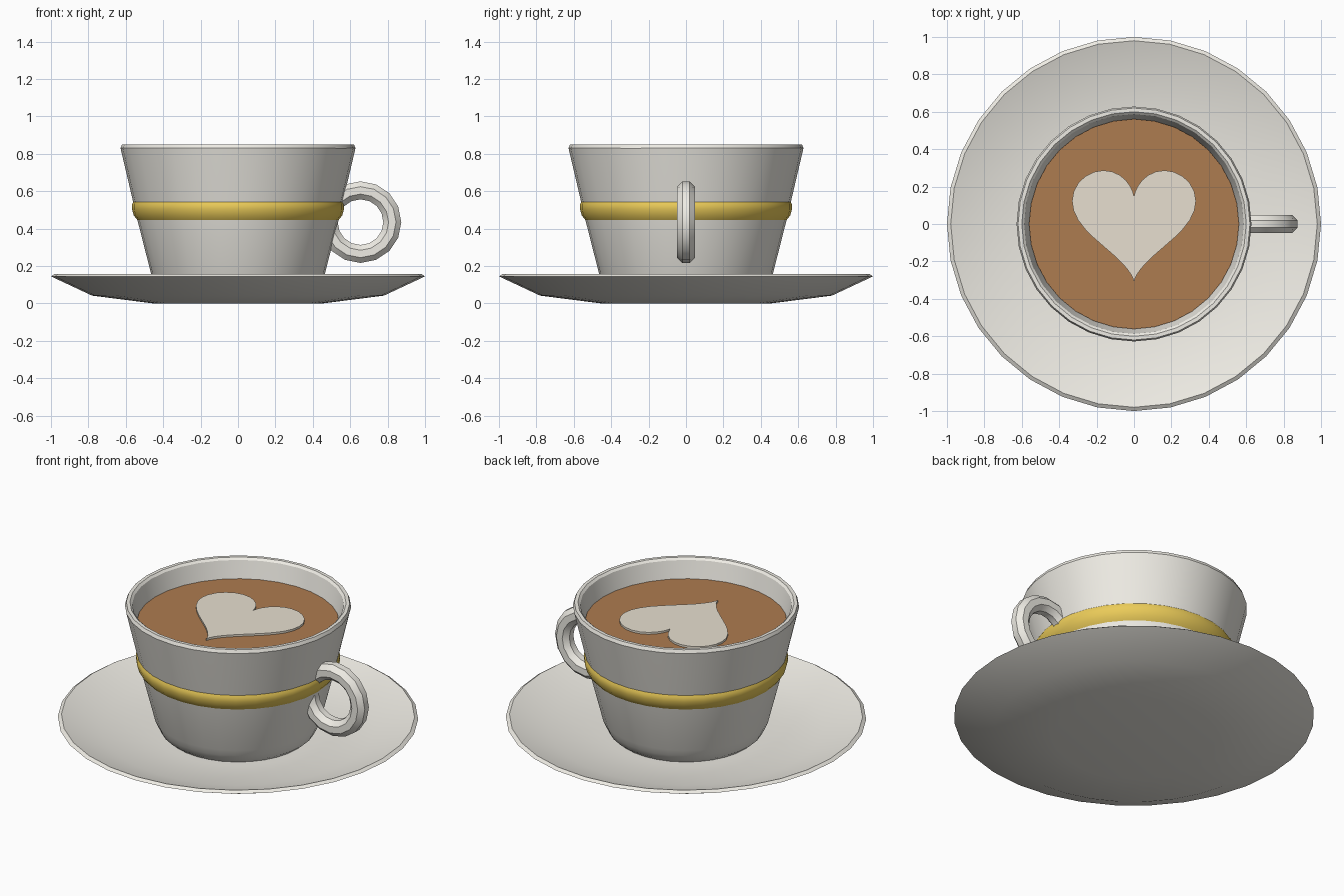
import bpy, bmesh, math
from mathutils import Matrix

if "Cube" in bpy.data.objects:
    bpy.data.objects.remove(bpy.data.objects["Cube"])


def material(name, rgb):
    m = bpy.data.materials.new(name)
    m.diffuse_color = (*rgb, 1)
    m.use_nodes = True
    m.node_tree.nodes["Principled BSDF"].inputs["Base Color"].default_value = m.diffuse_color
    return m


china = material("china", (0.86, 0.84, 0.78))
gold = material("gold", (0.83, 0.60, 0.10))
brown = material("coffee", (0.42, 0.20, 0.08))
cream = material("cream", (0.80, 0.74, 0.63))


def finish(name, bm, mat):
    bmesh.ops.recalc_face_normals(bm, faces=bm.faces)
    me = bpy.data.meshes.new(name)
    bm.to_mesh(me)
    bm.free()
    ob = bpy.data.objects.new(name, me)
    bpy.context.collection.objects.link(ob)
    me.materials.append(mat)
    bpy.ops.object.select_all(action='DESELECT')
    ob.select_set(True)
    bpy.context.view_layer.objects.active = ob
    bpy.ops.object.shade_smooth_by_angle(angle=math.radians(30))
    return ob


def lathe(name, profile, mat, steps=32, closed=False, matrix=Matrix()):
    """Spin (radius, z) points round the z axis."""
    bm = bmesh.new()
    vs = [bm.verts.new((r, 0, z)) for r, z in profile]
    edges = [bm.edges.new(p) for p in zip(vs, vs[1:])]
    if closed:
        edges.append(bm.edges.new((vs[-1], vs[0])))
    bmesh.ops.spin(bm, geom=vs + edges, cent=(0, 0, 0), axis=(0, 0, 1),
                   angle=math.tau, steps=steps, use_merge=True)
    bmesh.ops.remove_doubles(bm, verts=bm.verts, dist=1e-5)
    bm.transform(matrix)
    return finish(name, bm, mat)


# Saucer: shallow dish with a thin rim
lathe("saucer", [(0, 0), (0.45, 0), (0.78, 0.042), (1.0, 0.145), (0.98, 0.158),
                 (0.76, 0.085), (0.45, 0.06), (0, 0.06)], china)

# Cup: tapered wall, rounded foot, hollow inside
lathe("cup", [(0, 0.06), (0.40, 0.06), (0.43, 0.085), (0.447, 0.12), (0.465, 0.16),
              (0.54, 0.455), (0.628, 0.83), (0.62, 0.85), (0.60, 0.85), (0.587, 0.838),
              (0.50, 0.455), (0.42, 0.16), (0.37, 0.11), (0, 0.11)], china)

# Gold band round the wall
lathe("gold_band", [(0.51, 0.445), (0.537, 0.445), (0.557, 0.47), (0.567, 0.505),
                    (0.567, 0.53), (0.556, 0.55), (0.51, 0.55)], gold, closed=True)

# Handle: octagonal ring standing upright
ring = [(0.17 + 0.052 * math.cos(a), 0.052 * math.sin(a))
        for a in (math.tau * (i + 0.5) / 8 for i in range(8))]
lathe("handle", ring, china, steps=16, closed=True,
      matrix=Matrix.Translation((0.655, 0, 0.435)) @ Matrix.Rotation(math.pi / 2, 4, 'X'))

# Coffee surface
lathe("coffee", [(0, 0.70), (0.551, 0.70), (0.561, 0.735), (0, 0.735)], brown)

# Milk heart: extruded heart curve
bm = bmesh.new()
s = 0.0207
outline = []
for i in range(48):
    t = math.tau * i / 48
    y = 13 * math.cos(t) - 5 * math.cos(2 * t) - 2 * math.cos(3 * t) - math.cos(4 * t)
    outline.append(bm.verts.new((s * 16 * math.sin(t) ** 3, s * y + 0.04, 0.73)))
face = bm.faces.new(outline)
top = bmesh.ops.extrude_face_region(bm, geom=[face])
bmesh.ops.translate(bm, vec=(0, 0, 0.017),
                    verts=[v for v in top["geom"] if isinstance(v, bmesh.types.BMVert)])
finish("milk_heart", bm, cream)
